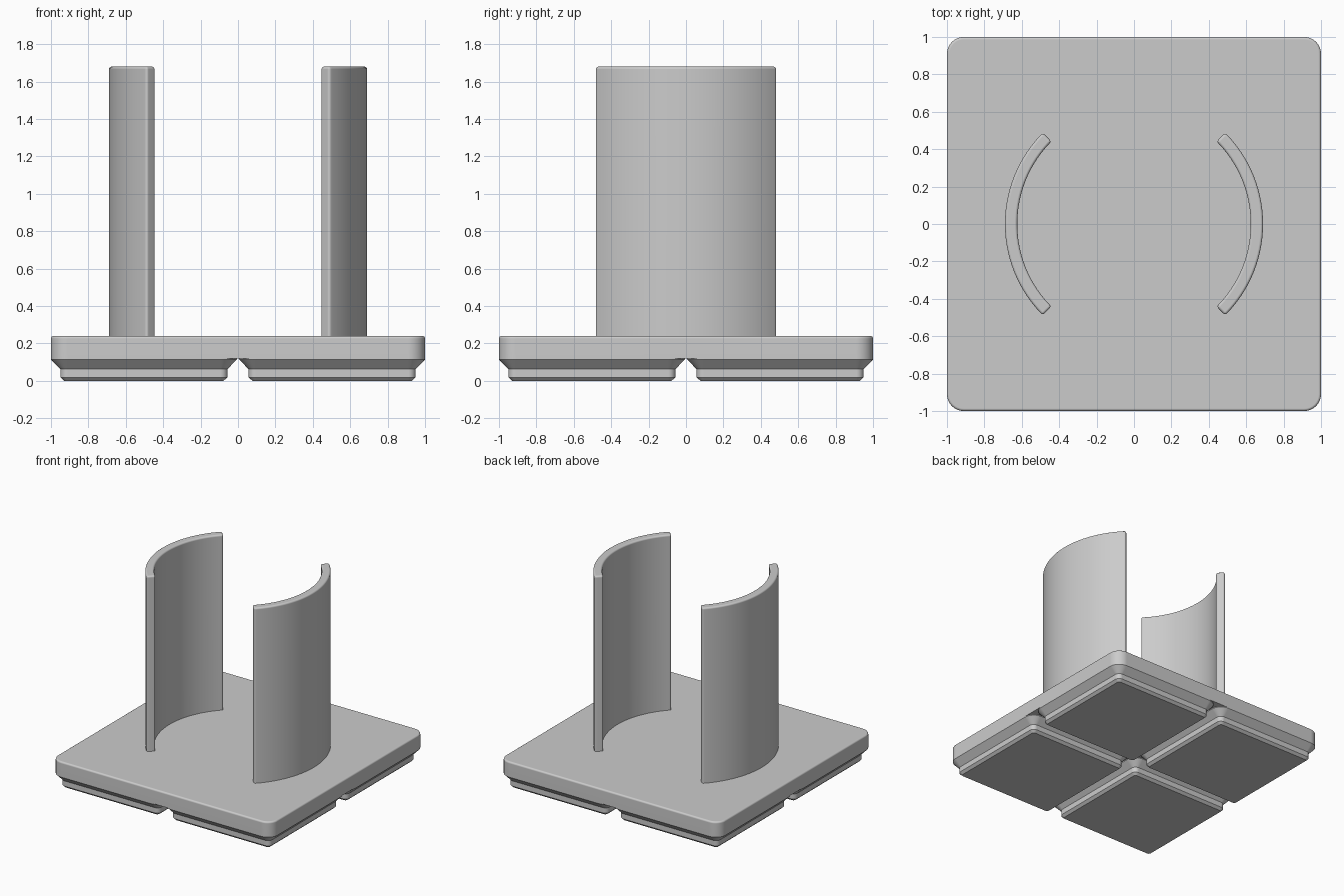
import bpy, bmesh
from math import sin, cos, pi, radians

if "Cube" in bpy.data.objects:
    bpy.data.objects.remove(bpy.data.objects["Cube"], do_unlink=True)

grey = bpy.data.materials.new("light grey plastic")
grey.use_nodes = True
grey.diffuse_color = (0.6, 0.6, 0.6, 1)
grey.node_tree.nodes["Principled BSDF"].inputs["Base Color"].default_value = (0.6, 0.6, 0.6, 1)


def add_object(name, bm, location=(0, 0, 0)):
    bmesh.ops.recalc_face_normals(bm, faces=bm.faces)
    mesh = bpy.data.meshes.new(name)
    bm.to_mesh(mesh)
    bm.free()
    mesh.shade_smooth()
    mesh.set_sharp_from_angle(angle=radians(35))
    mesh.materials.append(grey)
    obj = bpy.data.objects.new(name, mesh)
    obj.location = location
    bpy.context.collection.objects.link(obj)
    weighted = obj.modifiers.new("even shading", 'WEIGHTED_NORMAL')
    weighted.keep_sharp = True
    return obj


def rounded_square(half, radius, steps=8):
    """Outline of a square with rounded corners."""
    points = []
    for quarter in range(4):
        for i in range(steps + 1):
            a = (quarter + i / steps) * pi / 2
            sx = 1 if quarter in (0, 3) else -1
            sy = 1 if quarter in (0, 1) else -1
            points.append((sx * (half - radius) + radius * cos(a),
                           sy * (half - radius) + radius * sin(a)))
    return points


def loft(levels, cap_top):
    """Skin rounded squares given as (half size, corner radius, height)."""
    bm = bmesh.new()
    rings = [[bm.verts.new((x, y, z)) for x, y in rounded_square(half, r)]
             for half, r, z in levels]
    for low, high in zip(rings, rings[1:]):
        n = len(low)
        for i in range(n):
            j = (i + 1) % n
            bm.faces.new((low[i], low[j], high[j], high[i]))
    bm.faces.new(rings[0][::-1])
    if cap_top:
        bm.faces.new(rings[-1])
    return bm


# Base plate with a softened top rim
FLOOR, FILLET = 0.24, 0.014
levels = [(1.0, 0.09, 0.12)]
for i in range(5):
    a = i * pi / 8
    inset = FILLET * (1 - cos(a))
    levels.append((1 - inset, 0.09 - inset, FLOOR - FILLET + FILLET * sin(a)))
add_object("base_plate", loft(levels, True))

# Four stepped feet, open where they meet the plate
foot_levels = [(0.426, 0.019, 0), (0.446, 0.038, 0.019),
               (0.446, 0.038, 0.062), (0.497, 0.09, 0.114), (0.497, 0.09, 0.12)]
for side, sx in (("left", 1), ("right", -1)):
    for end, sy in (("front", -1), ("back", 1)):
        add_object(f"{end}_{side}_foot", loft(foot_levels, False),
                   (sx * 0.503, sy * 0.503, 0))


# Curved upright walls with rounded rims and ends
def curved_wall(name, facing, inner=0.624, outer=0.69, top=1.68, steps=40):
    bm = bmesh.new()
    angles = [facing - pi / 4 + pi / 2 * i / steps for i in range(steps + 1)]
    outline = [(outer * cos(a), outer * sin(a)) for a in angles]
    outline += [(inner * cos(a), inner * sin(a)) for a in reversed(angles)]
    cap = bm.faces.new([bm.verts.new((x, y, top)) for x, y in outline])
    ring = bmesh.ops.extrude_edge_only(bm, edges=list(cap.edges))
    for v in ring["geom"]:
        if isinstance(v, bmesh.types.BMVert):
            v.co.z = FLOOR
    bmesh.ops.recalc_face_normals(bm, faces=bm.faces)
    rims = [e for e in bm.edges
            if len(e.link_faces) == 2 and e.calc_face_angle() > radians(40)]
    bmesh.ops.bevel(bm, geom=rims, offset=0.014, offset_type='OFFSET',
                    segments=4, profile=0.5, affect='EDGES')
    add_object(name, bm)


curved_wall("left_wall", 0)
curved_wall("right_wall", pi)
